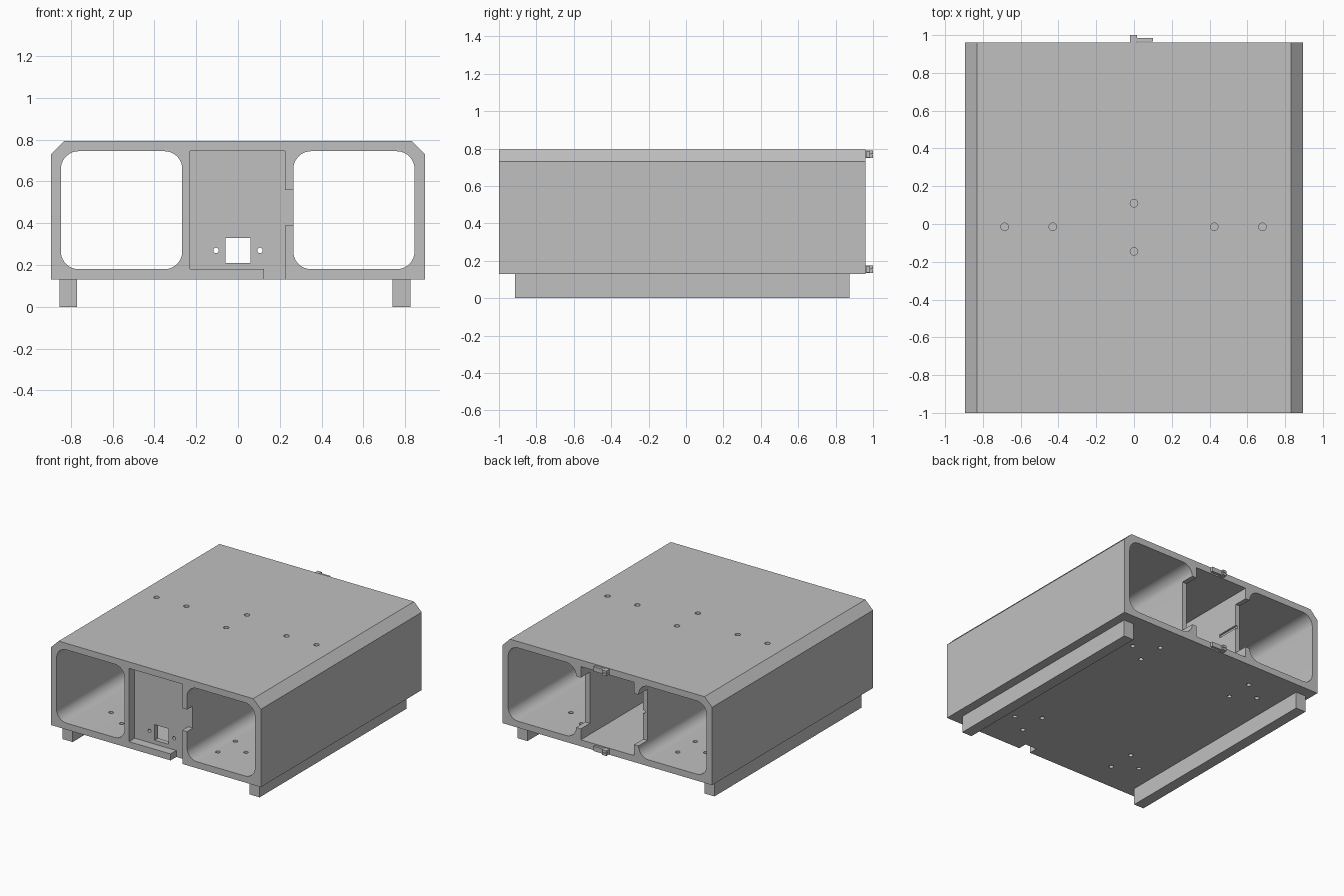
import bpy, bmesh, math
from mathutils import Vector, Matrix

if "Cube" in bpy.data.objects:
    bpy.data.objects.remove(bpy.data.objects["Cube"])

grey = bpy.data.materials.new("plain grey")
grey.use_nodes = True
COLOUR = (0.53, 0.53, 0.53, 1)
grey.diffuse_color = COLOUR
grey.node_tree.nodes["Principled BSDF"].inputs["Base Color"].default_value = COLOUR


def prism(name, outline, y0, y1):
    """Extrude an x-z outline from y0 to y1."""
    bm = bmesh.new()
    face = bm.faces.new([bm.verts.new((x, y0, z)) for x, z in outline])
    ext = bmesh.ops.extrude_face_region(bm, geom=[face])
    moved = [v for v in ext["geom"] if isinstance(v, bmesh.types.BMVert)]
    bmesh.ops.translate(bm, verts=moved, vec=(0, y1 - y0, 0))
    bmesh.ops.recalc_face_normals(bm, faces=bm.faces)
    mesh = bpy.data.meshes.new(name)
    bm.to_mesh(mesh)
    bm.free()
    mesh.materials.append(grey)
    ob = bpy.data.objects.new(name, mesh)
    bpy.context.collection.objects.link(ob)
    return ob


def box(name, x0, x1, y0, y1, z0, z1):
    return prism(name, [(x0, z0), (x1, z0), (x1, z1), (x0, z1)], y0, y1)


def rounded(x0, x1, z0, z1, r, steps=10):
    pts = []
    corners = [(x1 - r, z1 - r), (x0 + r, z1 - r), (x0 + r, z0 + r), (x1 - r, z0 + r)]
    for q, (cx, cz) in enumerate(corners):
        for i in range(steps + 1):
            a = math.pi / 2 * (q + i / steps)
            pts.append((cx + r * math.cos(a), cz + r * math.sin(a)))
    return pts


def disc(cx, cz, r, n=24):
    return [(cx + r * math.cos(math.tau * i / n), cz + r * math.sin(math.tau * i / n))
            for i in range(n)]


def drill(x, y, z0, z1, r):
    """Vertical round cutter."""
    ob = prism("drill", disc(0, 0, r), z0, z1)
    ob.data.transform(Matrix.Translation((x, y, 0)) @ Matrix.Rotation(math.pi / 2, 4, "X"))
    return ob


def cut(target, cutters):
    for c in cutters:
        c.hide_render = True
        mod = target.modifiers.new("cut", "BOOLEAN")
        mod.operation = "DIFFERENCE"
        mod.solver = "EXACT"
        mod.object = c
    bpy.context.view_layer.objects.active = target
    for mod in list(target.modifiers):
        bpy.ops.object.modifier_apply(modifier=mod.name)
    for c in cutters:
        bpy.data.objects.remove(c)


# Housing with chamfered top edges
W, C, BOT, TOP, FRONT, BACK = 0.895, 0.065, 0.13, 0.795, -1.0, 0.96
LOW, HIGH = 0.18, 0.745
housing = prism("housing", [(-W, BOT), (W, BOT), (W, TOP - C), (W - C, TOP),
                            (C - W, TOP), (-W, TOP - C)], FRONT, BACK)

# Side tunnels
cutters = [prism("tunnel", rounded(a, b, LOW, HIGH, 0.085), -1.1, 1.1)
           for a, b in ((-0.848, -0.267), (0.265, 0.845))]

# Centre bay, leaving a recessed front panel between the two cuts
L, R, PANEL = -0.23, 0.225, -0.93
cutters += [box("front_recess", L, R, -1.1, PANEL, LOW, HIGH),
            box("bay", L, R, PANEL + 0.04, 1.1, LOW, HIGH)]

# Front notches in the divider and the floor lip
cutters += [box("divider_notch", R - 0.02, 0.3, -1.1, PANEL, 0.39, 0.56),
            box("lip_notch", 0.125, R, -1.1, PANEL, 0.1, LOW + 0.02)]

# Rear notches in both dividers, and a groove in one of them
cutters += [box("rear_notch", a, b, 0.85, 1.1, 0.265, 0.66)
            for a, b in ((-0.3, L + 0.03), (R - 0.03, 0.3))]
cutters.append(box("groove", L - 0.015, L + 0.02, 0.67, 0.9, 0.465, 0.49))

# Panel window and screw holes
cutters.append(box("window", -0.06, 0.06, -0.97, -0.85, 0.21, 0.33))
cutters += [prism("screw", disc(x, 0.27, 0.013), -0.97, -0.85) for x in (-0.105, 0.105)]

# Holes in the roof
cutters += [drill(x, y, 0.7, 0.9, 0.02) for x, y in
            ((-0.685, -0.015), (-0.43, -0.015), (0.425, -0.015), (0.68, -0.015),
             (0, 0.11), (0, -0.145))]

# Triangular groups of holes in the floor
for y in (-0.675, 0.63):
    for inner, outer in ((0.375, 0.54), (-0.445, -0.61)):
        cutters += [drill(px, py, 0.05, 0.22, 0.017) for px, py in
                    ((inner, y + 0.107), (inner, y - 0.107), (outer, y))]
cut(housing, cutters)

# Runner feet
box("left_runner", 0.74, 0.825, -0.915, 0.875, 0, BOT)
box("right_runner", -0.855, -0.77, -0.915, 0.875, 0, BOT)

# Rear latch pins: a short block, a bar and a mounting stub
for name, z in (("upper", 0.77), ("lower", 0.155)):
    for k, dz in enumerate((-0.011, 0.011)):
        box(f"{name}_latch_lug_{k}", -0.02, 0.015, BACK - 0.005, 1.0,
            z + dz - 0.009, z + dz + 0.009)
    box(f"{name}_latch_bar", -0.02, 0.1, 0.965, 0.985, z - 0.018, z + 0.018)
    box(f"{name}_latch_stub", -0.01, 0.01, BACK - 0.005, 0.97, z - 0.015, z + 0.015)

# Smooth the tunnel corners, keep edges sharp
bpy.ops.object.select_all(action="DESELECT")
housing.select_set(True)
bpy.context.view_layer.objects.active = housing
bpy.ops.object.shade_smooth_by_angle(angle=math.radians(25))
